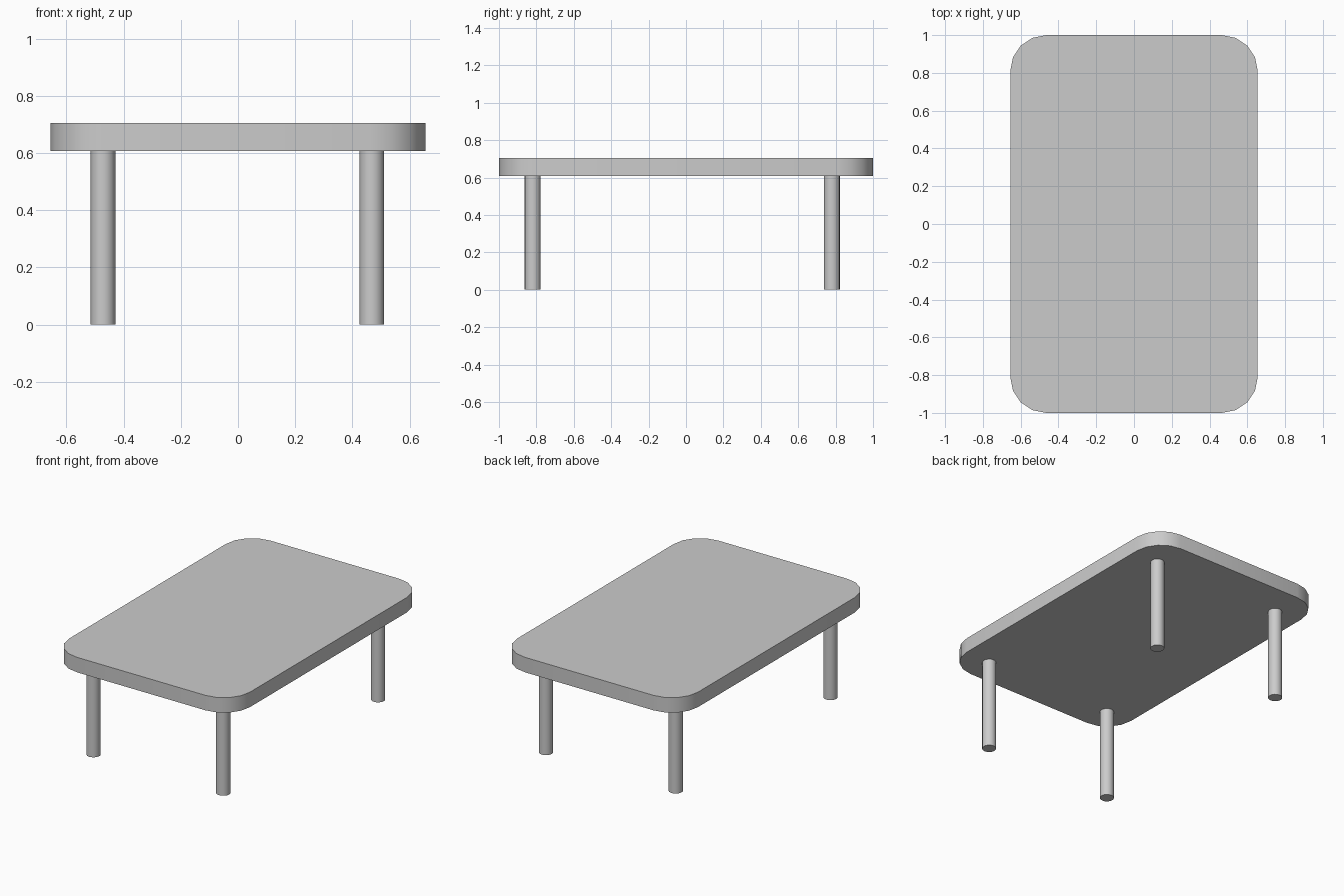
import bpy
import math

cube = bpy.data.objects.get("Cube")
if cube:
    bpy.data.objects.remove(cube, do_unlink=True)

HALF_X, HALF_Y = 0.655, 1.0
BOTTOM, TOP = 0.607, 0.705
CORNER, STEPS = 0.19, 4
LEG_RADIUS = 0.043

grey = bpy.data.materials.new("plain grey")
grey.use_nodes = True
colour = (0.6, 0.6, 0.6, 1)
grey.diffuse_color = colour
grey.node_tree.nodes["Principled BSDF"].inputs["Base Color"].default_value = colour


def finish(obj):
    """Colour the part and smooth its rounded sides."""
    obj.data.materials.append(grey)
    bpy.ops.object.select_all(action="DESELECT")
    obj.select_set(True)
    bpy.context.view_layer.objects.active = obj
    bpy.ops.object.shade_smooth_by_angle(angle=math.radians(40))


# Table top: a rounded rectangle outline, extruded
outline = []
for quarter, (sx, sy) in enumerate([(1, 1), (-1, 1), (-1, -1), (1, -1)]):
    for i in range(STEPS + 1):
        a = (quarter + i / STEPS) * math.pi / 2
        outline.append((sx * (HALF_X - CORNER) + CORNER * math.cos(a),
                        sy * (HALF_Y - CORNER) + CORNER * math.sin(a)))
n = len(outline)
verts = [(x, y, z) for z in (BOTTOM, TOP) for x, y in outline]
faces = [tuple(reversed(range(n))), tuple(range(n, 2 * n))]
faces += [(i, (i + 1) % n, n + (i + 1) % n, n + i) for i in range(n)]
mesh = bpy.data.meshes.new("table_top")
mesh.from_pydata(verts, [], faces)
table_top = bpy.data.objects.new("table_top", mesh)
bpy.context.collection.objects.link(table_top)
finish(table_top)

# Four round legs, set slightly off centre
for end, y in (("front", -0.82), ("back", 0.78)):
    for side, x in (("right", -0.472), ("left", 0.468)):
        bpy.ops.mesh.primitive_cylinder_add(
            vertices=16, radius=LEG_RADIUS, depth=BOTTOM, location=(x, y, BOTTOM / 2))
        leg = bpy.context.object
        leg.name = f"{end}_{side}_leg"
        finish(leg)
